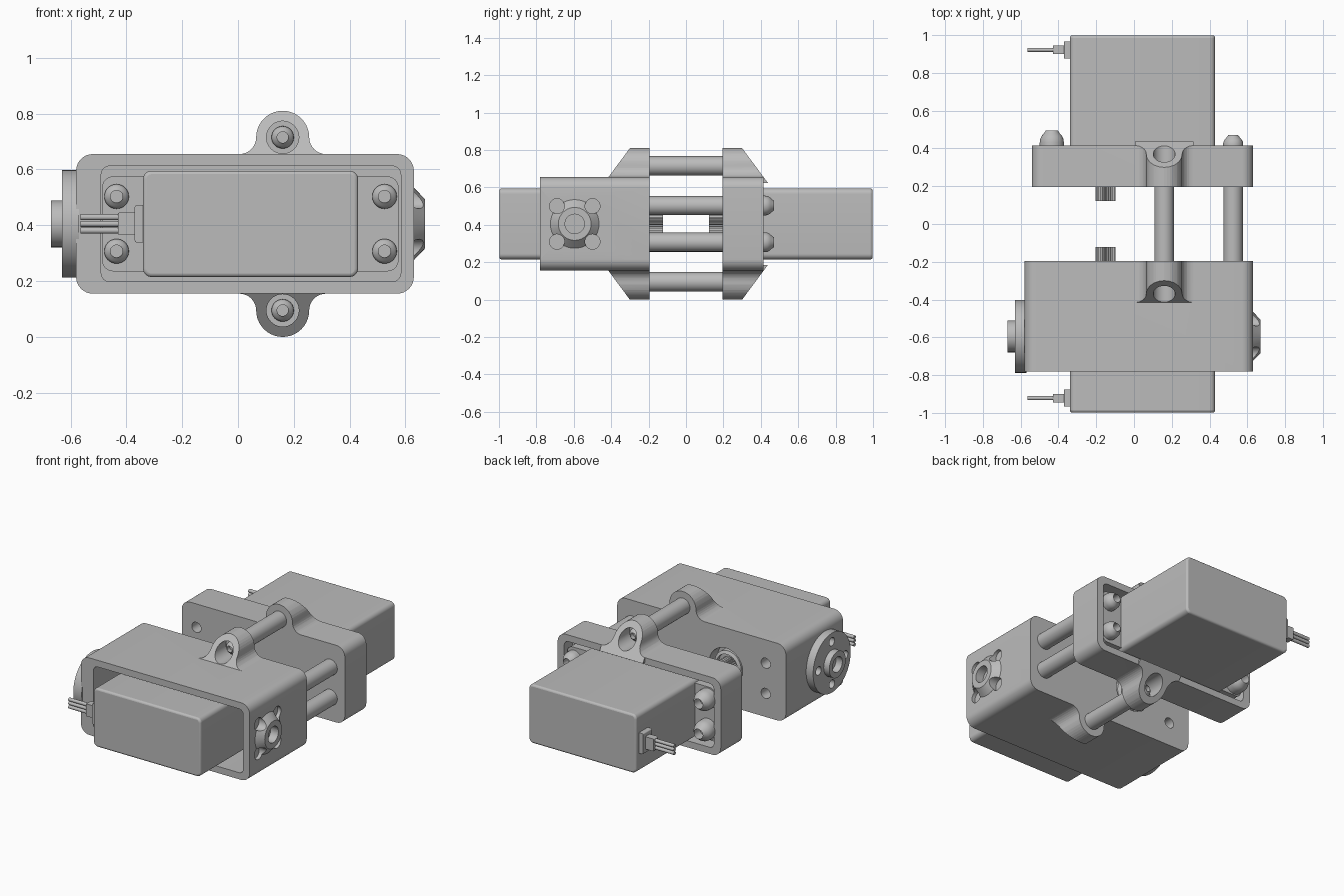
import bpy, bmesh, math
from mathutils import Matrix, Vector

cube = bpy.data.objects.get("Cube")
if cube:
    bpy.data.objects.remove(cube)

grey = bpy.data.materials.new("plain grey")
grey.use_nodes = True
grey.diffuse_color = (0.5, 0.5, 0.5, 1)
grey.node_tree.nodes["Principled BSDF"].inputs["Base Color"].default_value = (0.5, 0.5, 0.5, 1)

MID = 0.405                                  # height of the centre line
LUG_X, LUG_Z = 0.16, 0.31                    # lug offset from the centre line
SCREW_Z = 0.098
HORN_Y = -0.595
AXES = {"x": Matrix.Rotation(math.pi / 2, 4, "Y"),
        "y": Matrix.Rotation(-math.pi / 2, 4, "X")}


def finish(name, bm):
    bmesh.ops.recalc_face_normals(bm, faces=bm.faces)
    mesh = bpy.data.meshes.new(name)
    bm.to_mesh(mesh)
    bm.free()
    mesh.materials.append(grey)
    ob = bpy.data.objects.new(name, mesh)
    bpy.context.collection.objects.link(ob)
    return ob


def activate(ob):
    bpy.ops.object.select_all(action="DESELECT")
    ob.select_set(True)
    bpy.context.view_layer.objects.active = ob


def smooth(ob):
    activate(ob)
    bpy.ops.object.shade_smooth_by_angle(angle=math.radians(35))
    return ob


def lathe(name, axis, centre, profile, sign=1, seg=40):
    """Spin (radius, position) points about a line parallel to axis."""
    bm = bmesh.new()
    vs = [bm.verts.new((r, 0, h * sign)) for r, h in profile]
    es = [bm.edges.new(p) for p in zip(vs, vs[1:])]
    bmesh.ops.spin(bm, geom=vs + es, axis=(0, 0, 1), cent=(0, 0, 0),
                   angle=2 * math.pi, steps=seg)
    bmesh.ops.remove_doubles(bm, verts=bm.verts, dist=1e-5)
    bm.transform(Matrix.Translation(centre) @ AXES[axis])
    return smooth(finish(name, bm))


def rod(name, axis, centre, r, a, b, sign=1):
    return lathe(name, axis, centre, [(0, a), (r, a), (r, b), (0, b)], sign)


def arc(cx, cz, r, a, b, n=8):
    return [(cx + r * math.cos(math.radians(a + (b - a) * i / n)),
             cz + r * math.sin(math.radians(a + (b - a) * i / n))) for i in range(n + 1)]


def prism_mesh(outline, y0, y1):
    bm = bmesh.new()
    face = bm.faces.new([bm.verts.new((x, y0, z)) for x, z in outline])
    ext = bmesh.ops.extrude_face_region(bm, geom=[face])
    for v in ext["geom"]:
        if isinstance(v, bmesh.types.BMVert):
            v.co.y = y1
    bmesh.ops.remove_doubles(bm, verts=bm.verts, dist=1e-5)
    return bm


def block(name, x0, x1, half, r, y0, y1, bevel=0):
    """Box along y with rounded corners in the front outline."""
    t, b = MID + half - r, MID - half + r
    pts = (arc(x1 - r, t, r, 0, 90) + arc(x0 + r, t, r, 90, 180)
           + arc(x0 + r, b, r, 180, 270) + arc(x1 - r, b, r, 270, 360))
    ob = finish(name, prism_mesh(pts, y0, y1))
    if bevel:
        mod = ob.modifiers.new("edge", "BEVEL")
        mod.width, mod.segments, mod.limit_method = bevel, 3, "ANGLE"
        mod.angle_limit = math.radians(60)
    return smooth(ob)


def combine(ob, tool, operation):
    tool.hide_render = True
    mod = ob.modifiers.new("cut", "BOOLEAN")
    mod.object, mod.operation, mod.solver = tool, operation, "EXACT"
    activate(ob)
    bpy.ops.object.modifier_apply(modifier=mod.name)
    bpy.data.objects.remove(tool)


def lug(s, up):
    """Flared ear with a sloping outer side."""
    top, r, f = 0.25, 0.095, 0.06
    pts = (arc(LUG_X + r + f, LUG_Z, f, 270, 180) + arc(LUG_X, LUG_Z, r, 0, 180, 20)[1:-1]
           + arc(LUG_X - r - f, LUG_Z, f, 0, -90))
    pts += [(LUG_X - r - f, top - 0.03), (LUG_X + r + f, top - 0.03)]
    bm = prism_mesh(pts, 0.195, 0.44)
    cut = bmesh.ops.bisect_plane(bm, geom=bm.verts[:] + bm.edges[:] + bm.faces[:],
                                 plane_co=(0, 0.30, LUG_Z + r),
                                 plane_no=(0, 0.155, 0.115), clear_outer=True)
    edges = [e for e in cut["geom_cut"] if isinstance(e, bmesh.types.BMEdge)]
    bmesh.ops.contextual_create(bm, geom=edges)
    bm.transform(Matrix.Translation((0, 0, MID)) @ Matrix.Diagonal((1, s, up, 1)))
    return finish("lug", bm)


def screw(name, x, z, y, r, h, s):
    dome = [(r * math.cos(a), y + h * (0.4 + 0.6 * math.sin(a)))
            for a in (0, 0.3, 0.6, 0.85)]
    lathe(name, "y", (x, 0, z),
          [(0, y), (r, y)] + dome + [(r * 0.5, y + h), (r * 0.5, y + h * 0.4), (0, y + h * 0.4)], s)


def bracket(name, s, x0, outer):
    ob = block(name, x0, 0.63, 0.25, 0.06, s * 0.195, s * outer)
    for up in (1, -1):
        combine(ob, lug(s, up), "UNION")
    combine(ob, block("pocket", -0.49, 0.583, 0.207, 0.03, s * 0.33, s * (outer + 0.1)),
            "DIFFERENCE")
    for up in (1, -1):
        combine(ob, rod("bore", "y", (LUG_X, 0, MID + up * LUG_Z), 0.058, 0.27, 0.6, s),
                "DIFFERENCE")
        combine(ob, rod("hole", "y", (-0.435, 0, MID + up * SCREW_Z), 0.033, 0.1, 0.3, s),
                "DIFFERENCE")
    combine(ob, rod("shaft hole", "y", (-0.15, 0, MID), 0.12, 0.1, 0.28, s), "DIFFERENCE")
    return ob


def servo(side, s):
    block(side + "_servo_body", -0.34, 0.43, 0.19, 0.03, s * 0.32, s * 0.998, 0.012)
    block(side + "_servo_flange", -0.487, 0.575, 0.17, 0.04, s * 0.32, s * 0.395)
    # output boss and splined shaft
    lathe(side + "_shaft_boss", "y", (-0.15, 0, MID),
          [(0, 0.29), (0.095, 0.29), (0.095, 0.215), (0.075, 0.205), (0.075, 0.23), (0, 0.23)], s)
    n = 48
    spline = [(-0.15 + (0.053 - 0.007 * (i % 2)) * math.cos(2 * math.pi * i / n),
               MID + (0.053 - 0.007 * (i % 2)) * math.sin(2 * math.pi * i / n)) for i in range(n)]
    shaft = finish(side + "_splined_shaft", prism_mesh(spline, s * 0.122, s * 0.25))
    combine(shaft, rod("shaft bore", "y", (-0.15, 0, MID), 0.022, 0.1, 0.2, s), "DIFFERENCE")
    # cable outlet and wires
    y = s * 0.922
    block(side + "_cable_grommet", -0.37, -0.33, 0.067, 0.008, y - 0.045, y + 0.045)
    block(side + "_cable_plug", -0.43, -0.36, 0.04, 0.005, y - 0.023, y + 0.023)
    for i in (-1, 0, 1):
        rod(side + "_wire", "x", (0, y, MID + i * 0.024), 0.011, -0.565, -0.42)


# Brackets
front = bracket("front_bracket", -1, -0.58, 0.78)
back = bracket("back_bracket", 1, -0.54, 0.415)

# Pivot cone on the +x side of the front bracket
combine(front, lathe("cone", "x", (0, HORN_Y, MID),
                     [(0, 0.61), (0.13, 0.61), (0.13, 0.63), (0.088, 0.67), (0, 0.67)]), "UNION")
combine(front, rod("cone hole", "x", (0, HORN_Y, MID), 0.052, 0.6, 0.7), "DIFFERENCE")
for dy in (-0.095, 0.095):
    for dz in (-0.095, 0.095):
        combine(front, rod("lobe", "x", (0, HORN_Y + dy, MID + dz), 0.04, 0.607, 0.7),
                "DIFFERENCE")
rod("pivot_pin", "x", (0, HORN_Y, MID), 0.053, 0.59, 0.615)

# Horn disc on the -x side
horn = lathe("horn_disc", "x", (0, HORN_Y, MID),
             [(0, -0.57), (0.193, -0.57), (0.193, -0.63), (0.084, -0.63), (0.084, -0.67),
              (0.05, -0.67), (0.05, -0.625), (0, -0.625)])
for i in range(4):
    a = i * math.pi / 2
    combine(horn, rod("hole", "x", (0, HORN_Y + 0.137 * math.cos(a), MID + 0.137 * math.sin(a)),
                      0.027, -0.7, -0.59), "DIFFERENCE")

for ob in (front, back, horn):
    smooth(ob)

servo("front", -1)
servo("back", 1)

# Spacer rods, lug bolts and flange screws
for up in (1, -1):
    rod("lug_spacer", "y", (LUG_X, 0, MID + up * LUG_Z), 0.052, -0.2, 0.2)
    rod("side_spacer", "y", (0.525, 0, MID + up * SCREW_Z), 0.051, -0.2, 0.2)
    for s in (1, -1):
        screw("lug_bolt", LUG_X, MID + up * LUG_Z, 0.265, 0.04, 0.05, s)
    z = MID + up * SCREW_Z
    for x in (-0.435, 0.525):
        screw("front_flange_screw", x, z, 0.39, 0.044, 0.05, -1)
    screw("back_left_screw", -0.435, z, 0.39, 0.064, 0.105, 1)
    screw("back_right_screw", 0.525, z, 0.39, 0.053, 0.08, 1)
